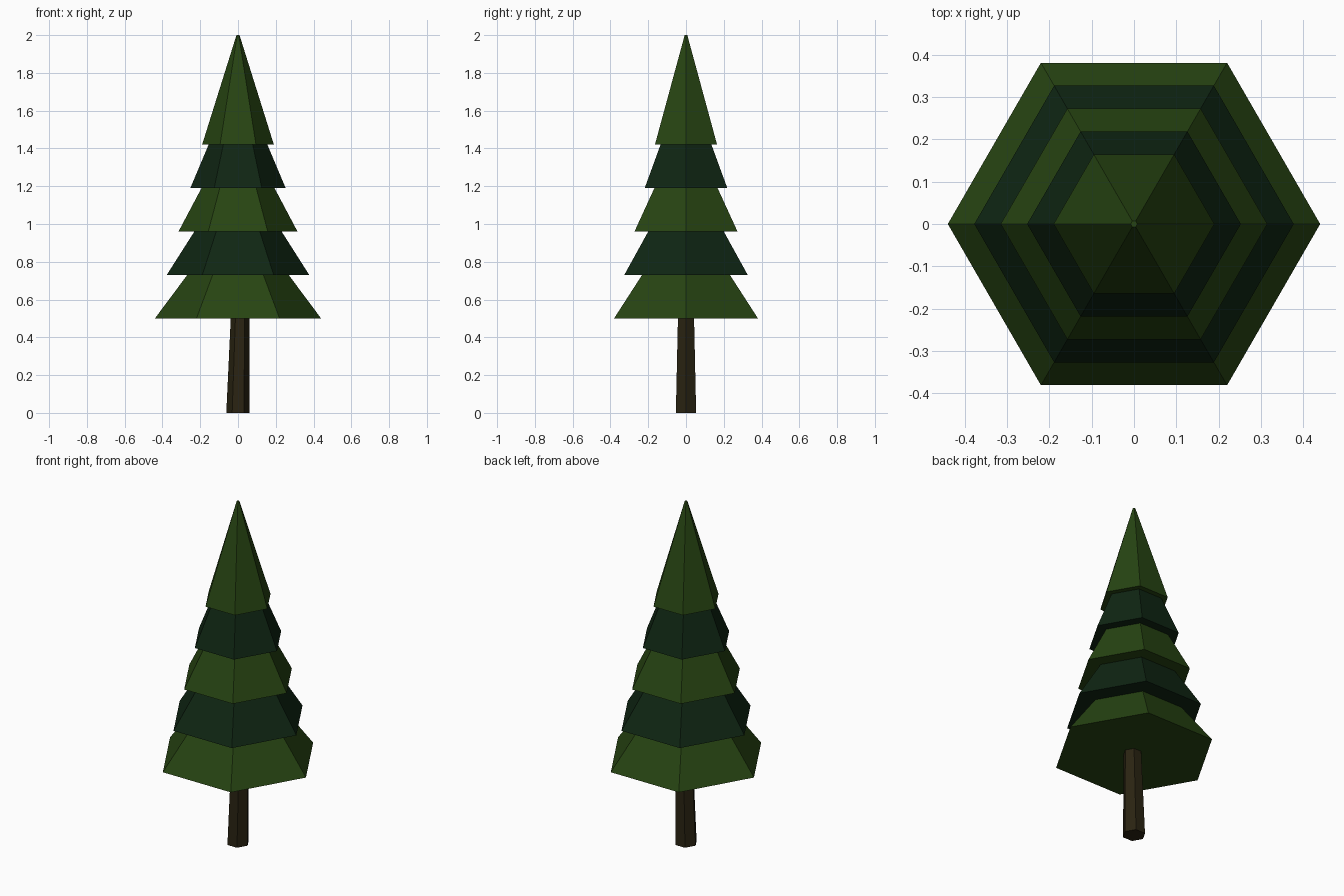
import bpy, bmesh, math
from mathutils import Matrix

if "Cube" in bpy.data.objects:
    bpy.data.objects.remove(bpy.data.objects["Cube"])


def material(name, rgb):
    m = bpy.data.materials.new(name)
    m.diffuse_color = (*rgb, 1.0)
    m.use_nodes = True
    m.node_tree.nodes["Principled BSDF"].inputs["Base Color"].default_value = m.diffuse_color
    return m


light_green = material("light_green", (0.020, 0.058, 0.006))
dark_green = material("dark_green", (0.0048, 0.0190, 0.0065))
brown = material("bark_brown", (0.023, 0.017, 0.006))


def hex_cone(name, r_bottom, r_top, z, height, mat, lean=0.0):
    """Closed six-sided cone with corners on the x axis; lean shifts the top in x."""
    bm = bmesh.new()
    bmesh.ops.create_cone(bm, cap_ends=True, segments=6,
                          radius1=r_bottom, radius2=r_top, depth=height)
    bmesh.ops.transform(bm, verts=bm.verts,
                        matrix=Matrix.Translation((0, 0, z + height / 2))
                        @ Matrix.Rotation(math.radians(30), 4, 'Z'))
    for v in bm.verts:
        if v.co.z > z + height / 2:
            v.co.x += lean
    mesh = bpy.data.meshes.new(name)
    bm.to_mesh(mesh)
    bm.free()
    mesh.materials.append(mat)
    ob = bpy.data.objects.new(name, mesh)
    bpy.context.collection.objects.link(ob)
    return ob


# Trunk, slightly tapered and leaning, ending inside the lowest branches
hex_cone("trunk", 0.062, 0.048, 0.0, 0.55, brown, lean=0.012)

# Five overlapping branch tiers of alternating green
for i in range(5):
    hex_cone(f"branch_tier_{i + 1}", 0.44 - 0.0625 * i, 0.008,
             0.50 + 0.23 * i, 0.58, dark_green if i % 2 else light_green)
